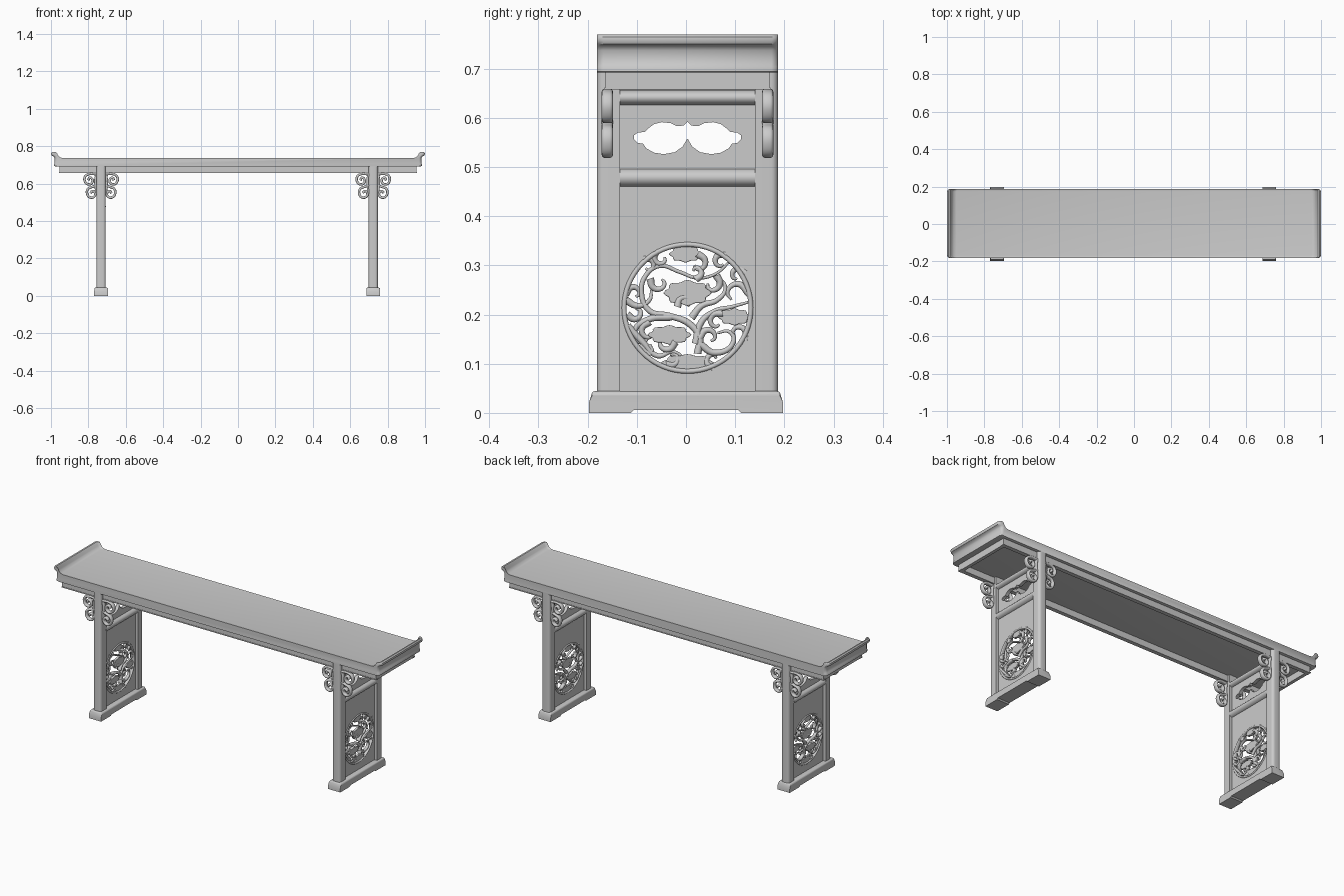
import bpy, bmesh, math
from math import sin, cos, pi

if "Cube" in bpy.data.objects:
    bpy.data.objects.remove(bpy.data.objects["Cube"])

CY = 0.003                       # slight depth offset of the table body
LEGS = {"left": -0.732, "right": 0.723}
SIDE_ROT = (pi / 2, 0, pi / 2)   # drawing plane -> y/z plane
FRONT_ROT = (pi / 2, 0, 0)       # drawing plane -> x/z plane


def smooth(ob, angle=35):
    bpy.ops.object.select_all(action='DESELECT')
    ob.select_set(True)
    bpy.context.view_layer.objects.active = ob
    if ob.type == 'CURVE':
        bpy.ops.object.convert(target='MESH')
        ob = bpy.context.object
    bpy.ops.object.shade_smooth_by_angle(angle=math.radians(angle))
    return ob


def from_bm(name, bm):
    bmesh.ops.recalc_face_normals(bm, faces=bm.faces)
    me = bpy.data.meshes.new(name)
    bm.to_mesh(me)
    bm.free()
    ob = bpy.data.objects.new(name, me)
    bpy.context.collection.objects.link(ob)
    return smooth(ob)


def loft(name, rings, bevel=None, width=0.0):
    """Skin closed rings of 3D points; bevel(edge) picks edges to round."""
    bm = bmesh.new()
    vs = [[bm.verts.new(p) for p in r] for r in rings]
    n = len(vs[0])
    for a, b in zip(vs, vs[1:]):
        for i in range(n):
            bm.faces.new((a[i], a[(i + 1) % n], b[(i + 1) % n], b[i]))
    bm.faces.new(vs[0])
    bm.faces.new(vs[-1])
    bmesh.ops.recalc_face_normals(bm, faces=bm.faces)
    if bevel:
        bmesh.ops.bevel(bm, geom=[e for e in bm.edges if bevel(e)], offset=width,
                        segments=5, profile=0.5, affect='EDGES', clamp_overlap=True)
    return from_bm(name, bm)


def box(name, x0, x1, y0, y1, z0, z1, bevel=None, width=0.0):
    rings = [[(x0, y0, z), (x1, y0, z), (x1, y1, z), (x0, y1, z)] for z in (z0, z1)]
    return loft(name, rings, bevel, width)


def curve(name, splines, loc, rot, extrude=0.0, bevel=0.0, fill='NONE', closed=False, taper=False):
    """Splines drawn in a flat plane: filled outlines or rounded strips."""
    cu = bpy.data.curves.new(name, 'CURVE')
    cu.dimensions = '2D'
    cu.fill_mode = fill
    cu.extrude, cu.bevel_depth, cu.bevel_resolution = extrude, bevel, 2
    cu.resolution_u = 6
    cu.use_fill_caps = fill == 'NONE'
    for pts in splines:
        if closed:
            sp = cu.splines.new('POLY')
            sp.points.add(len(pts) - 1)
            for p, q in zip(sp.points, pts):
                p.co = (*q, 0, 1)
            sp.use_cyclic_u = True
        else:
            sp = cu.splines.new('BEZIER')
            sp.bezier_points.add(len(pts) - 1)
            for i, (p, q) in enumerate(zip(sp.bezier_points, pts)):
                p.co = (*q, 0)
                p.handle_left_type = p.handle_right_type = 'AUTO'
                p.radius = 1.25 - 0.85 * i / (len(pts) - 1) if taper else 1
    ob = bpy.data.objects.new(name, cu)
    ob.location, ob.rotation_euler = loc, rot
    bpy.context.collection.objects.link(ob)
    return smooth(ob)


def ellipse(cx, cy, rx, ry, n=48, lobes=0, amp=0.0):
    return [(cx + rx * cos(t) * (1 + amp * cos(lobes * t)), cy + ry * sin(t) * (1 + amp * cos(lobes * t)))
            for t in (2 * pi * i / n for i in range(n))]


# table top with upturned scroll ends and rounded corners
end = [(0.976, 0.692), (0.984, 0.694), (0.984, 0.704), (0.981, 0.708), (0.981, 0.737),
       (0.987, 0.746), (0.996, 0.750), (1.0, 0.757), (0.999, 0.764), (0.993, 0.769),
       (0.985, 0.768), (0.979, 0.761), (0.974, 0.750), (0.965, 0.741), (0.950, 0.737)]
rings = []
for y, d in ((-0.184, 0.012), (-0.180, 0.005), (-0.171, 0), (0.171, 0), (0.180, 0.005), (0.184, 0.012)):
    right = [(x - d, y + CY, z) for x, z in end]
    rings.append(right + [(-x, yy, z) for x, yy, z in reversed(right)])
loft("table_top", rings)

# apron frame under the top, with a fine bead on the lower edge
for s, side in ((-1, "front"), (1, "back")):
    y = CY + s * 0.158
    box(side + "_apron", -0.955, 0.955, y - 0.009, y + 0.009, 0.659, 0.694)
    box(side + "_apron_bead", -0.957, 0.957, y - 0.011, y + 0.011, 0.657, 0.662)
for s, side in ((-1, "left"), (1, "right")):
    x = s * 0.946
    box(side + "_end_apron", x - 0.009, x + 0.009, CY - 0.158, CY + 0.158, 0.657, 0.694)

# cloud shaped opening, half outline mirrored
half = [(0, 0.592), (0.008, 0.584), (0.022, 0.583), (0.034, 0.589), (0.052, 0.591), (0.068, 0.587),
        (0.080, 0.578), (0.087, 0.571), (0.101, 0.570), (0.109, 0.564), (0.109, 0.556), (0.101, 0.549),
        (0.090, 0.547), (0.084, 0.538), (0.068, 0.529), (0.048, 0.526), (0.026, 0.530), (0.010, 0.541), (0, 0.558)]
cloud = half + [(-y, z) for y, z in half[-2:0:-1]]

# medallion drawing, in small grid steps from its centre
U, MZ, MR = 0.00203, 0.2135, 0.134
vines = [
    [(10, -46), (12, -30), (2, -16), (-18, -8), (-38, -3), (-46, 14), (-42, 32), (-28, 42), (-8, 36), (10, 30), (28, 34), (42, 46)],
    [(8, -36), (14, -14), (28, -3), (44, 1), (62, 6)],
    [(-16, -9), (-40, -12), (-53, -24), (-46, -35), (-38, -29)],
    [(4, -10), (14, 2), (30, 8), (38, 20), (30, 32)],
    [(-60, -18), (-45, -34), (-30, -48), (-14, -44), (0, -54)],
    [(12, -36), (28, -45), (46, -34), (42, -24), (30, -25)],
    [(62, 14), (50, 24), (40, 16), (44, 8)],
    [(-62, 8), (-50, 2), (-38, 8), (-36, 18)],
]
# hooked leaves: centre, radius, start angle, turn direction
hooks = [(-28, 26, 8, 160, 1), (-53, 14, 7, 180, -1), (-52, -4, 7, 200, 1), (-38, -24, 8, 90, 1),
         (-22, -34, 8, 0, -1), (22, -30, 8, 180, -1), (30, -14, 8, 60, 1), (50, -26, 8, -40, 1),
         (24, 24, 8, 60, -1), (50, 32, 7, 20, 1), (10, 44, 8, 90, -1), (-26, 50, 7, 130, 1),
         (34, 46, 7, 60, 1), (-2, 4, 7, 200, -1), (-16, -50, 7, 230, 1), (26, -52, 7, 270, -1),
         (-40, 42, 7, 120, -1), (8, 36, 6, 270, 1)]
for cx, cy, r, a0, d in hooks:
    vines.append([(cx + r * (1.25 - 0.2 * k) * cos(math.radians(a0 + d * 62 * k)),
                   cy + r * (1.25 - 0.2 * k) * sin(math.radians(a0 + d * 62 * k))) for k in range(5)])
vines = [[(x * U, y * U) for x, y in v] for v in vines]
flowers = [(-2, 54, 14, 7), (0, 15, 21, 11), (47, -9, 14, 7), (-18, -27, 19, 8), (0, -55, 23, 7),
           (-42, -42, 7, 6), (52, 42, 5, 5)]
flowers = [ellipse(cx * U, cy * U, rx * U, ry * U, 40, 8, 0.09) for cx, cy, rx, ry in flowers]

for side, cx in LEGS.items():
    # foot block with relieved underside
    prof = [(-0.197, 0), (-0.112, 0), (-0.106, 0.006), (0.106, 0.006), (0.112, 0), (0.197, 0),
            (0.197, 0.022), (0.190, 0.044), (-0.190, 0.044), (-0.197, 0.022)]
    rings = []
    for x, inset in ((-0.037, 0.007), (-0.033, 0), (0.033, 0), (0.037, 0.007)):
        rings.append([(cx + x, y, min(z, 0.044 - inset)) for y, z in prof])
    loft(side + "_foot", rings, lambda e: all(v.co.z > 0.036 for v in e.verts), 0.004)

    # two legs, rounded along their height
    for s, pos in ((-1, "front"), (1, "back")):
        y0, y1 = sorted((CY + s * 0.137, CY + s * 0.184))
        box(f"{side}_{pos}_leg", cx - 0.0245, cx + 0.0245, y0, y1, 0.04, 0.694,
            lambda e: abs(e.verts[0].co.z - e.verts[1].co.z) > 0.5
            and abs(e.verts[0].co.y - CY) > 0.16, 0.014)

        # pairs of scroll brackets either side of the leg
        for d, where in ((-1, "left"), (1, "right")):
            upper = [(0, 0.650), (0.045, 0.650), (0.063, 0.637), (0.064, 0.612), (0.047, 0.596),
                     (0.027, 0.603), (0.024, 0.622), (0.039, 0.631), (0.046, 0.617)]
            lower = [(0, 0.590), (0.026, 0.582), (0.048, 0.571), (0.052, 0.545), (0.036, 0.526),
                     (0.014, 0.531), (0.009, 0.549), (0.023, 0.560), (0.034, 0.549)]
            stem = [(0.002, 0.650), (0.008, 0.620), (0.006, 0.585), (0.002, 0.545)]
            strips = [[(d * (0.0225 + x), z) for x, z in p] for p in (upper, lower, stem)]
            curve(f"{side}_{pos}_{where}_bracket", strips, (cx, CY + s * 0.163, 0), FRONT_ROT,
                  extrude=0.005, bevel=0.0065)

    # rounded cross rails
    for part, z, h in (("upper_rail", 0.641, 0.016), ("lower_rail", 0.478, 0.0195)):
        ring = ellipse(cx, z, 0.0255, h, 24)
        loft(f"{side}_{part}", [[(x, y, zz) for x, zz in ring] for y in (CY - 0.1375, CY + 0.1375)])

    # pierced panels
    def rect(z0, z1):
        return [(-0.138, z0), (0.138, z0), (0.138, z1), (-0.138, z1)]
    loc = (cx, CY, 0)
    curve(side + "_upper_panel", [rect(0.48, 0.645), cloud], loc, SIDE_ROT,
          extrude=0.009, fill='BOTH', closed=True)
    curve(side + "_lower_panel", [rect(0.04, 0.48), ellipse(0, MZ, 0.130, 0.130, 64)], loc, SIDE_ROT,
          extrude=0.009, fill='BOTH', closed=True)

    # medallion: ring, vines and blossoms
    mid = (cx, CY, MZ)
    curve(side + "_medallion_ring", [ellipse(0, 0, 0.129, 0.129, 64)], mid, SIDE_ROT,
          extrude=0.008, bevel=0.005, closed=True)
    curve(side + "_medallion_vines", vines, mid, SIDE_ROT, extrude=0.003, bevel=0.0062, taper=True)
    curve(side + "_medallion_blossoms", flowers, mid, SIDE_ROT,
          extrude=0.005, bevel=0.002, fill='BOTH', closed=True)
